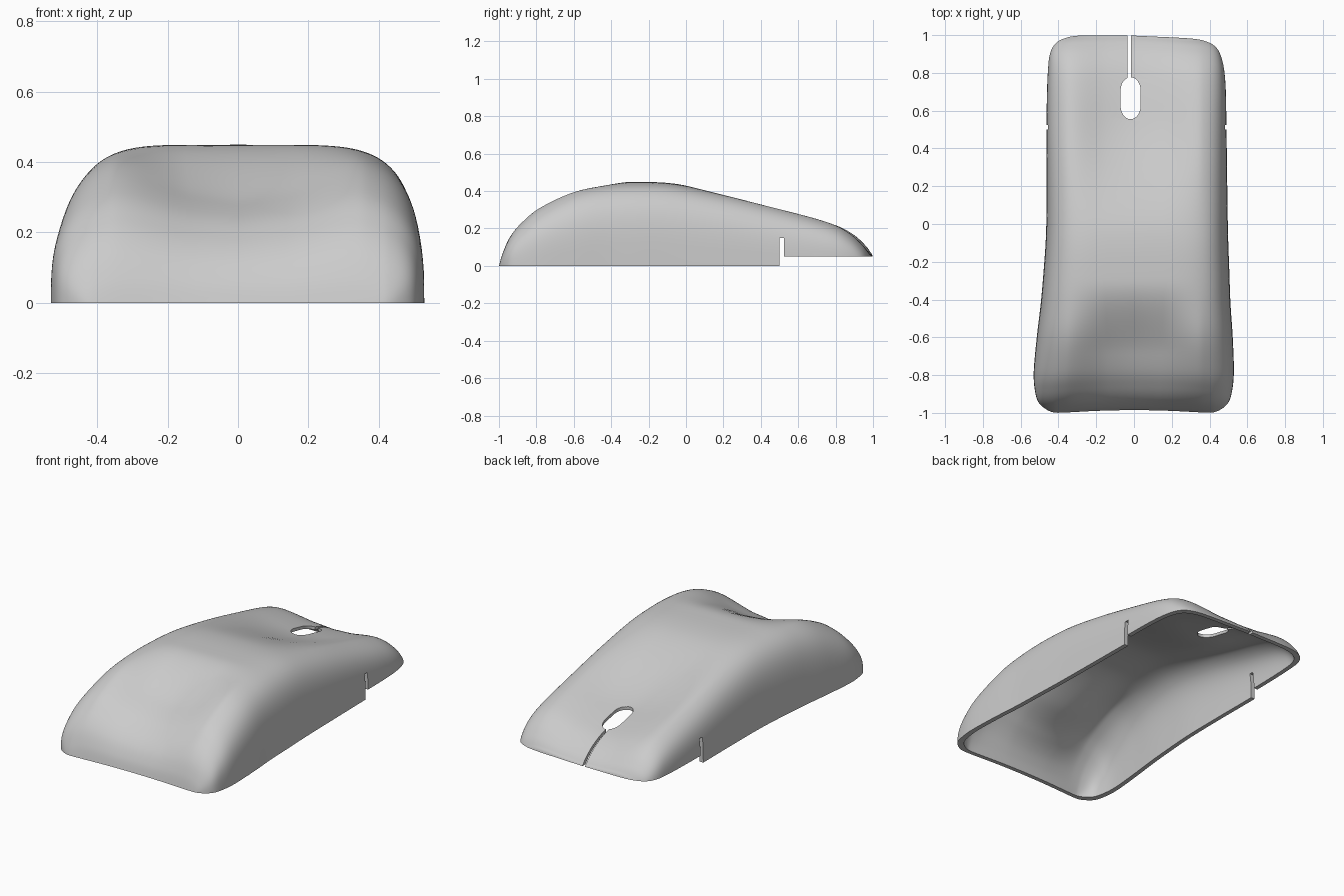
import bpy, bmesh, math
from mathutils import Vector

cube = bpy.data.objects.get("Cube")
if cube:
    bpy.data.objects.remove(cube)

BASE = -0.06      # the body runs below the floor and is trimmed flat
SIDES = 72        # points across each arch
STEPS = 7         # sections between two stations

# Stations along the body: y, crown height, left-of-plan and right-of-plan half widths
STATIONS = [
    (-1.012, -0.05, .35, .34), (-1.005, 0.0, .41, .40), (-.985, .08, .46, .455),
    (-.945, .165, .505, .50), (-.88, .242, .525, .52), (-.78, .32, .531, .529),
    (-.6, .402, .515, .523), (-.42, .44, .494, .511), (-.25, .449, .479, .505),
    (-.05, .438, .466, .498), (.2, .387, .463, .494), (.5, .308, .464, .49),
    (.7, .257, .461, .487), (.82, .218, .456, .48), (.9, .172, .447, .466),
    (.955, .122, .422, .444), (.985, .084, .382, .41), (1.0, .052, .335, .365),
    (1.01, -.05, .28, .30),
]


def spline(a, b, c, d, t):
    """Smooth interpolation between b and c."""
    return [0.5 * (2 * q + (r - p) * t + (2 * p - 5 * q + 4 * r - s) * t * t
                   + (3 * q - p - 3 * r + s) * t ** 3) for p, q, r, s in zip(a, b, c, d)]


def smooth(t):
    t = min(1, max(0, t))
    return t * t * (3 - 2 * t)


def sections():
    last = len(STATIONS) - 1
    for i in range(last):
        pts = [STATIONS[min(max(i + k, 0), last)] for k in (-1, 0, 1, 2)]
        for k in range(STEPS):
            yield spline(*pts, k / STEPS)
    yield STATIONS[-1]


def arch_point(y, h, left, right, angle):
    """Point on a squarish arch with leaning flanks and a dished top."""
    c, s = math.cos(angle), max(math.sin(angle), 0)
    power = 5.8 - 0.8 * smooth((-y - 0.3) / 0.5)
    x = (right if c > 0 else left) * math.copysign(abs(c) ** (2 / power), c)
    z = BASE + (h - BASE) * s ** (2 / power)
    if z > 0:
        x *= 1 - (0.08 if c > 0 else 0.095) * min(1, z / h) ** 3
        # shallow finger dish at one end, palm scoop at the other
        dish = max(0, 1 - (x / 0.36) ** 2) ** 1.5
        z *= 1 + smooth((y + 0.05) / 0.65) * (0.035 - 0.25 * dish)
        z *= 1 + smooth((-y - 0.3) / 0.4) * (0.03 - 0.26 * dish)
    # front edge bows inwards, back edge slants slightly
    bow = 0.02 * max(0, 1 - (x / 0.42) ** 2) * smooth((-y - 0.4) / 0.5)
    slant = 0.022 * max(0, x / 0.4) * smooth((y - 0.5) / 0.5)
    return Vector((x, y + bow - slant, z))


def finish(name, bm):
    bmesh.ops.recalc_face_normals(bm, faces=bm.faces)
    mesh = bpy.data.meshes.new(name)
    bm.to_mesh(mesh)
    bm.free()
    obj = bpy.data.objects.new(name, mesh)
    bpy.context.collection.objects.link(obj)
    return obj


def body(name, scale=(1, 1, 1)):
    """Closed loft of arches."""
    bm = bmesh.new()
    rows = []
    for section in sections():
        points = [arch_point(*section, math.pi * j / SIDES) for j in range(SIDES + 1)]
        rows.append([bm.verts.new([p * q for p, q in zip(co, scale)]) for co in points])
    for r, q in zip(rows, rows[1:]):
        for j in range(SIDES):
            bm.faces.new((r[j], r[j + 1], q[j + 1], q[j]))
        bm.faces.new((r[-1], r[0], q[0], q[-1]))
    bm.faces.new(rows[0])
    bm.faces.new(rows[-1])
    return finish(name, bm)


def prism(name, outline, z0, z1):
    """Straight-sided solid over a plan outline."""
    bm = bmesh.new()
    face = bm.faces.new([bm.verts.new((x, y, z0)) for x, y in outline])
    top = bmesh.ops.extrude_face_region(bm, geom=[face])["geom"]
    verts = [v for v in top if isinstance(v, bmesh.types.BMVert)]
    bmesh.ops.translate(bm, verts=verts, vec=(0, 0, z1 - z0))
    return finish(name, bm)


def rect(x0, x1, y0, y1):
    return [(x0, y0), (x1, y0), (x1, y1), (x0, y1)]


def long_oval(cx, y0, y1, r, cap, n=16):
    """Straight sides with half-ellipse ends."""
    pts = []
    for k in range(2 * n + 2):
        upper = k <= n
        a = math.pi * (k if upper else k - 1) / n
        pts.append((cx + r * math.cos(a), (y1 - cap if upper else y0 + cap) + cap * math.sin(a)))
    return pts


# Hollow shell with its trimmed floor, raised back edge, side notches and wheel opening
shell = body("mouse_shell")
cutters = [
    body("hollow_cutter", (0.945, 0.974, 0.93)),
    prism("floor_cutter", rect(-1, 1, -1.5, 1.5), -0.5, 0),
    prism("back_edge_cutter", rect(-1, 1, 0.51, 1.5), -0.4, 0.05),
    prism("side_notch_cutter", rect(-1, 1, 0.5, 0.525), -0.3, 0.15),
    prism("wheel_cutter", long_oval(-0.018, 0.555, 0.777, 0.053, 0.07), -0.2, 0.6),
    prism("button_slit_cutter", rect(-0.034, -0.017, 0.74, 1.3), -0.25, 0.7),
]
for cutter in cutters:
    cutter.hide_render = True
    mod = shell.modifiers.new(cutter.name, "BOOLEAN")
    mod.operation, mod.solver, mod.object = "DIFFERENCE", "EXACT", cutter

bpy.context.view_layer.objects.active = shell
shell.select_set(True)
for mod in list(shell.modifiers):
    bpy.ops.object.modifier_apply(modifier=mod.name)
for cutter in cutters:
    bpy.data.objects.remove(cutter)

# Single light grey plastic
grey = bpy.data.materials.new("light_grey_plastic")
grey.use_nodes = True
colour = (0.6, 0.6, 0.6, 1)
grey.diffuse_color = colour
grey.node_tree.nodes["Principled BSDF"].inputs["Base Color"].default_value = colour
shell.data.materials.clear()
shell.data.materials.append(grey)
bpy.ops.object.shade_smooth_by_angle(angle=math.radians(35))
